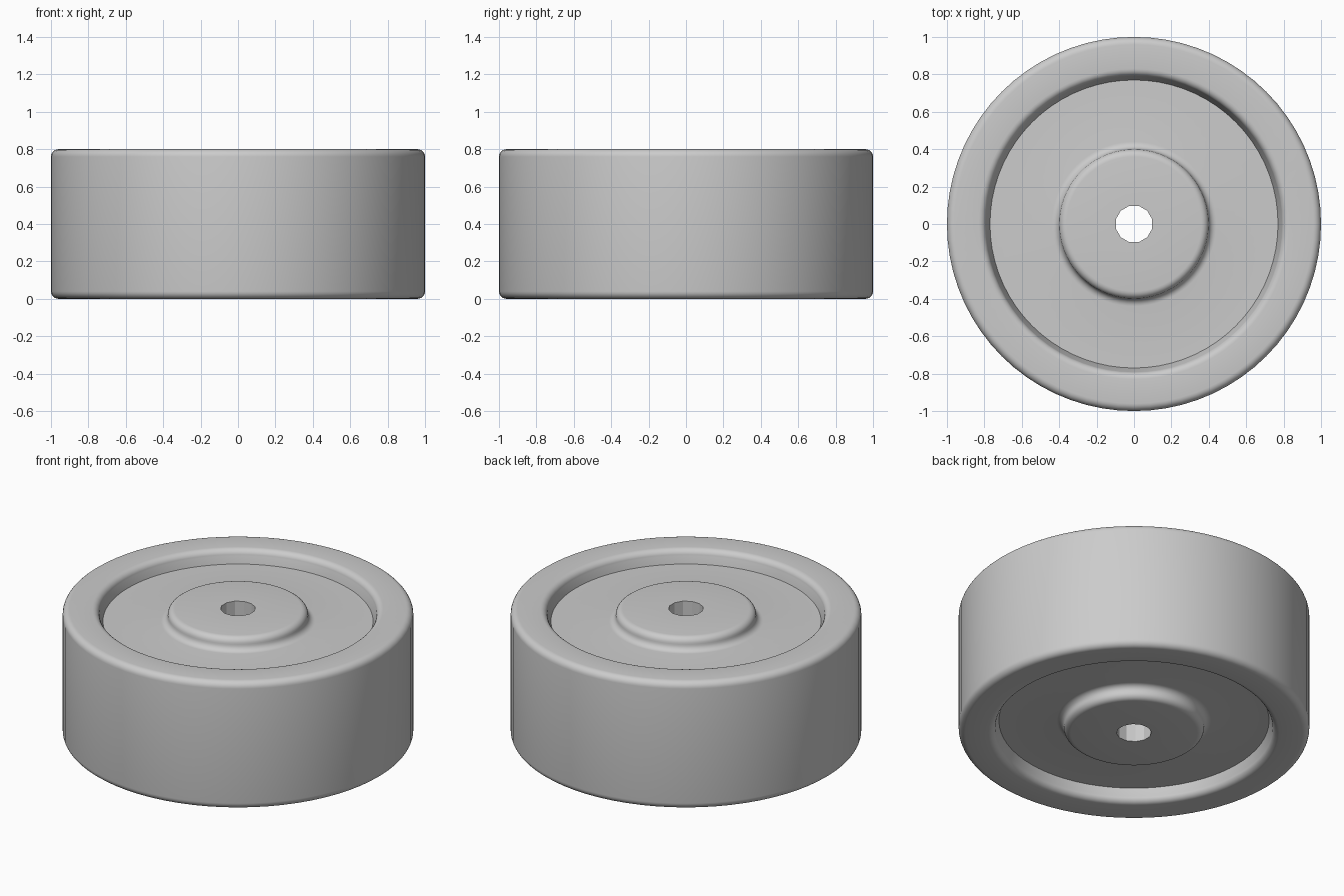
import bpy, bmesh, math

cube = bpy.data.objects.get("Cube")
if cube:
    bpy.data.objects.remove(cube, do_unlink=True)

SEGMENTS = 72
HEIGHT = 0.8
RECESS = 0.08

grey = bpy.data.materials.new("light grey")
grey.use_nodes = True
colour = (0.6, 0.6, 0.6, 1)
grey.diffuse_color = colour
grey.node_tree.nodes["Principled BSDF"].inputs["Base Color"].default_value = colour


def arc(r, z, radius, start, end, steps=6):
    """Points of a fillet in the profile plane, angles in degrees."""
    angles = [math.radians(start + (end - start) * i / steps) for i in range(steps + 1)]
    return [(r + radius * math.cos(a), z + radius * math.sin(a)) for a in angles]


def mirrored(half):
    """Close an upper half profile with its reflection about mid height."""
    return half + [(r, HEIGHT - z) for r, z in reversed(half)]


def round_hole(r, angle):
    return r


def twelve_sided_hole(r, angle):
    """Turn the innermost ring into a regular twelve-sided hole."""
    if r > 0.11:
        return r
    half = math.pi / 12
    return r * math.cos(half) / math.cos((angle + half) % (2 * half) - half)


def lathe(name, profile, shape=round_hole):
    bm = bmesh.new()
    rings = []
    for i in range(SEGMENTS):
        a = 2 * math.pi * i / SEGMENTS
        rings.append([bm.verts.new((shape(r, a) * math.cos(a), shape(r, a) * math.sin(a), z))
                      for r, z in profile])
    for i, ring in enumerate(rings):
        after = rings[(i + 1) % SEGMENTS]
        for j in range(len(profile)):
            k = (j + 1) % len(profile)
            bm.faces.new((ring[j], after[j], after[k], ring[k]))
    bmesh.ops.recalc_face_normals(bm, faces=bm.faces)
    mesh = bpy.data.meshes.new(name)
    bm.to_mesh(mesh)
    bm.free()
    mesh.materials.append(grey)
    obj = bpy.data.objects.new(name, mesh)
    bpy.context.collection.objects.link(obj)
    bpy.ops.object.select_all(action="DESELECT")
    obj.select_set(True)
    bpy.context.view_layer.objects.active = obj
    bpy.ops.object.shade_smooth_by_angle(angle=math.radians(28))
    return obj


floor = HEIGHT - RECESS

# Tyre: broad tread with rounded shoulders and a rounded inner lip
tyre = arc(0.83, HEIGHT - 0.04, 0.04, 180, 90) + arc(0.96, HEIGHT - 0.04, 0.04, 90, 0)
lathe("tyre", mirrored([(0.77, floor - 0.02), (0.77, floor)] + tyre))

# Wheel disc: flat web, raised hub with filleted edges, and the axle hole
web = [(0.78, floor)]
hub_base = arc(0.44, floor + 0.04, 0.04, 270, 180)
hub_top = arc(0.36, HEIGHT - 0.04, 0.04, 0, 90)
lathe("wheel_disc", mirrored([(0.1, HEIGHT)] + hub_top[::-1] + hub_base[::-1] + web),
      twelve_sided_hole)
